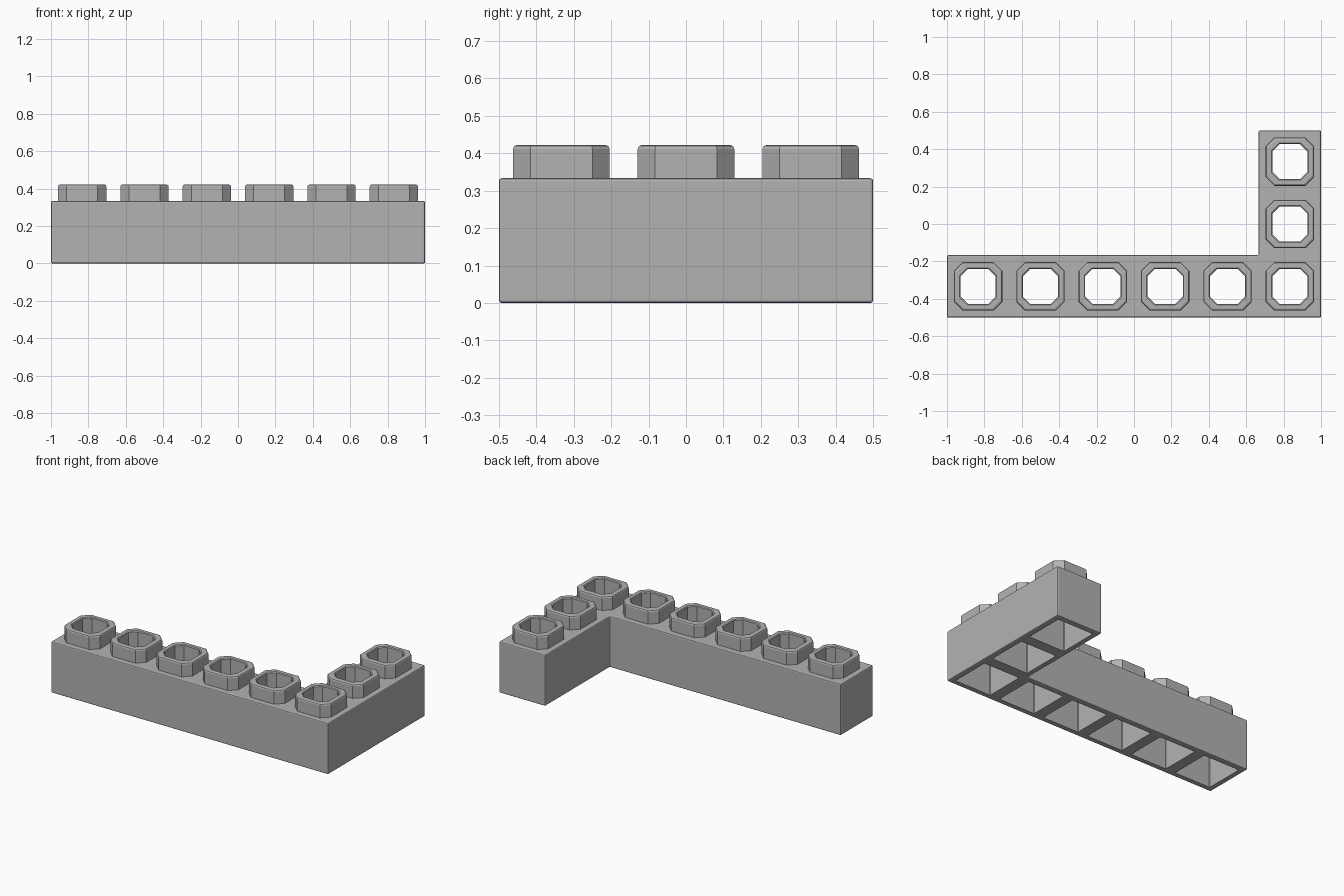
import bpy, bmesh

cube = bpy.data.objects.get("Cube")
if cube:
    bpy.data.objects.remove(cube, do_unlink=True)

CELL = 1 / 3
BODY_TOP = CELL
STUD_TOP = 0.422

grey = bpy.data.materials.new("light_grey")
grey.use_nodes = True
colour = (0.45, 0.45, 0.45, 1)
grey.diffuse_color = colour
grey.node_tree.nodes["Principled BSDF"].inputs["Base Color"].default_value = colour


def make_object(name, bm):
    bmesh.ops.recalc_face_normals(bm, faces=bm.faces)
    mesh = bpy.data.meshes.new(name)
    bm.to_mesh(mesh)
    bm.free()
    mesh.materials.append(grey)
    obj = bpy.data.objects.new(name, mesh)
    bpy.context.collection.objects.link(obj)
    return obj


def octagon(bm, centre, half, cut, z):
    """Ring of eight points: a square with cut corners."""
    a, b = half, half - cut
    pts = [(a, -b), (a, b), (b, a), (-b, a), (-a, b), (-a, -b), (-b, -a), (b, -a)]
    return [bm.verts.new((centre[0] + x, centre[1] + y, z)) for x, y in pts]


def loft(bm, centre, sections, capped):
    rings = [octagon(bm, centre, *s) for s in sections]
    for lower, upper in zip(rings, rings[1:]):
        for i in range(8):
            j = (i + 1) % 8
            bm.faces.new((lower[i], lower[j], upper[j], upper[i]))
    if capped:
        bm.faces.new(rings[0][::-1])
        bm.faces.new(rings[-1])


# Stud centres along the long arm, then up the short arm
last = 2.5 * CELL
cells = [((i - 2.5) * CELL, -CELL) for i in range(6)] + [(last, 0), (last, CELL)]

# L-shaped body with softened edges
bm = bmesh.new()
inner_x, inner_y = 2 * CELL, -CELL / 2
outline = [(-1, -0.5), (1, -0.5), (1, 0.5), (inner_x, 0.5), (inner_x, inner_y), (-1, inner_y)]
base = bm.faces.new([bm.verts.new((x, y, 0)) for x, y in outline])
top = bmesh.ops.extrude_face_region(bm, geom=[base])
bmesh.ops.translate(bm, vec=(0, 0, BODY_TOP),
                    verts=[v for v in top["geom"] if isinstance(v, bmesh.types.BMVert)])
body = make_object("brick_body", bm)
bevel = body.modifiers.new("soft_edges", "BEVEL")
bevel.width = 0.007
bevel.segments = 2

# Wells open below and narrowing into the stud holes
bm = bmesh.new()
for c in cells:
    loft(bm, c, [(0.131, 0.004, -0.02), (0.131, 0.004, 0.25),
                 (0.094, 0.04, 0.31), (0.094, 0.04, 0.4)], True)
cutter = make_object("well_cutter", bm)
cutter.hide_render = True
cutter.hide_viewport = True
cut = body.modifiers.new("wells", "BOOLEAN")
cut.operation = "DIFFERENCE"
cut.solver = "EXACT"
cut.object = cutter

# Hollow studs
for n, c in enumerate(cells):
    bm = bmesh.new()
    loft(bm, c, [(0.129, 0.046, BODY_TOP - 0.001), (0.129, 0.046, STUD_TOP - 0.01),
                 (0.126, 0.045, STUD_TOP - 0.003), (0.119, 0.043, STUD_TOP),
                 (0.099, 0.041, STUD_TOP), (0.094, 0.04, STUD_TOP - 0.005),
                 (0.094, 0.04, BODY_TOP - 0.001)], False)
    make_object(f"stud_{n + 1}", bm)
